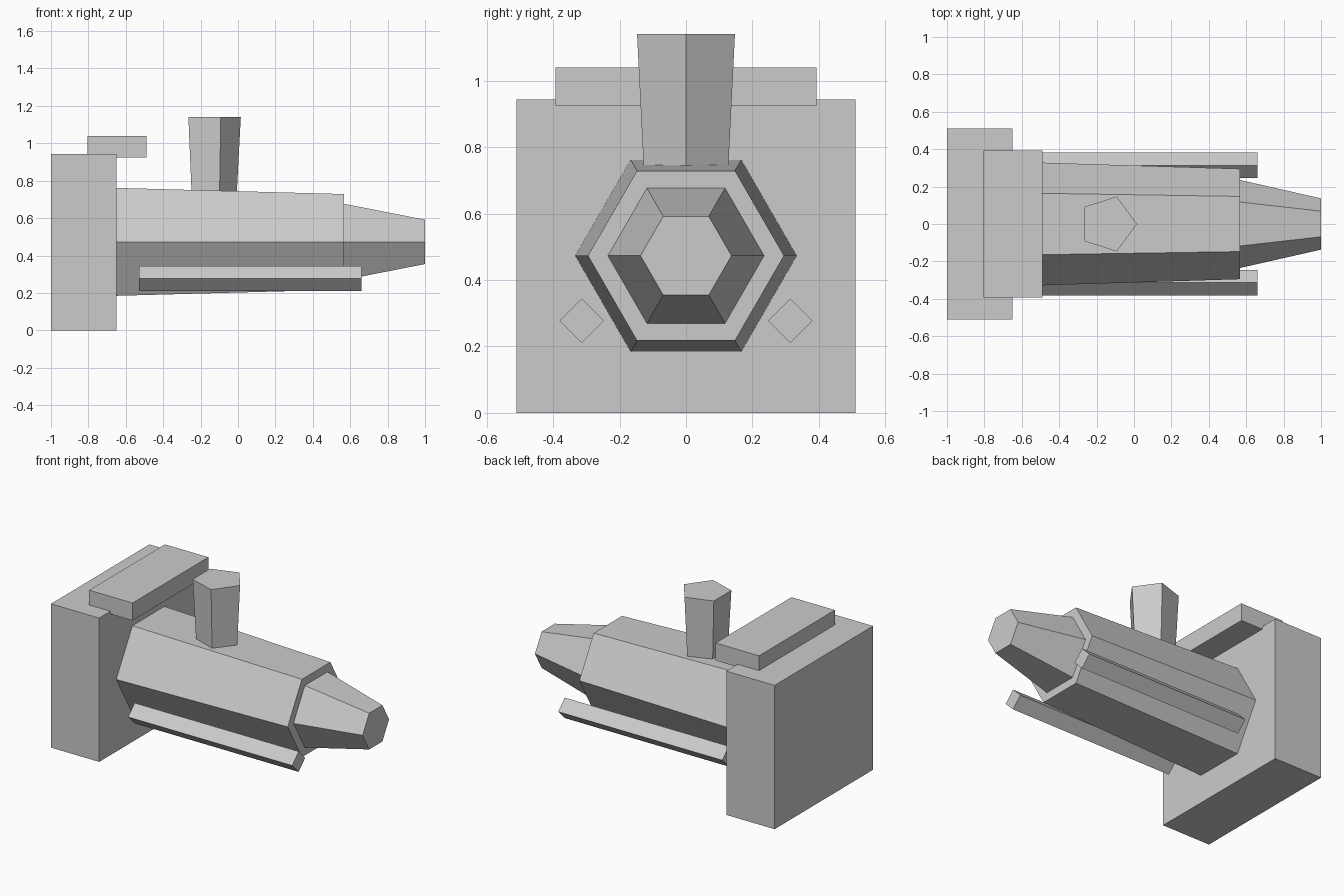
import bpy
import bmesh
from math import cos, sin, tau
from mathutils import Vector

cube = bpy.data.objects.get("Cube")
if cube:
    bpy.data.objects.remove(cube, do_unlink=True)

# Single flat grey
grey = bpy.data.materials.new("light_grey")
grey.use_nodes = True
colour = (0.6, 0.6, 0.6, 1)
grey.diffuse_color = colour
grey.node_tree.nodes["Principled BSDF"].inputs["Base Color"].default_value = colour


def add_object(name, bm):
    bmesh.ops.recalc_face_normals(bm, faces=bm.faces)
    mesh = bpy.data.meshes.new(name)
    bm.to_mesh(mesh)
    bm.free()
    mesh.materials.append(grey)
    obj = bpy.data.objects.new(name, mesh)
    bpy.context.collection.objects.link(obj)
    return obj


def box(name, low, high):
    low, high = Vector(low), Vector(high)
    bm = bmesh.new()
    bmesh.ops.create_cube(bm, size=1)
    bmesh.ops.scale(bm, vec=high - low, verts=bm.verts)
    bmesh.ops.translate(bm, vec=(low + high) / 2, verts=bm.verts)
    return add_object(name, bm)


def frustum(name, sides, start, end, r_start, r_end, axis):
    """Closed tapered prism along x or z, with a corner on the first cross axis."""
    u, v = {"x": (Vector((0, 1, 0)), Vector((0, 0, 1))),
            "z": (Vector((1, 0, 0)), Vector((0, 1, 0)))}[axis]
    bm = bmesh.new()
    rings = []
    for centre, r in ((start, r_start), (end, r_end)):
        rings.append([bm.verts.new(Vector(centre) + r * (u * cos(tau * i / sides)
                                                         + v * sin(tau * i / sides)))
                      for i in range(sides)])
    a, b = rings
    bm.faces.new(a)
    bm.faces.new(b)
    for i in range(sides):
        j = (i + 1) % sides
        bm.faces.new((a[i], a[j], b[j], b[i]))
    return add_object(name, bm)


# Rear cab and its roof slab
box("cab", (-1, -0.51, 0), (-0.65, 0.51, 0.943))
box("cab_roof", (-0.805, -0.393, 0.925), (-0.49, 0.393, 1.04))

# Tapered hexagonal boiler and nose
AXIS_Z = 0.473
frustum("boiler", 6, (-0.65, 0, AXIS_Z), (0.567, 0, AXIS_Z), 0.333, 0.295, "x")
frustum("nose", 6, (0.567, 0, AXIS_Z), (1, 0, AXIS_Z), 0.235, 0.137, "x")

# Five-sided chimney, wider at the top
frustum("chimney", 5, (-0.14, 0, 0.742), (-0.14, 0, 1.14), 0.134, 0.155, "z")

# Diamond-section side rails
for side, name in ((1, "back_rail"), (-1, "front_rail")):
    frustum(name, 4, (-0.53, side * 0.314, 0.277), (0.66, side * 0.314, 0.277),
            0.067, 0.067, "x")
